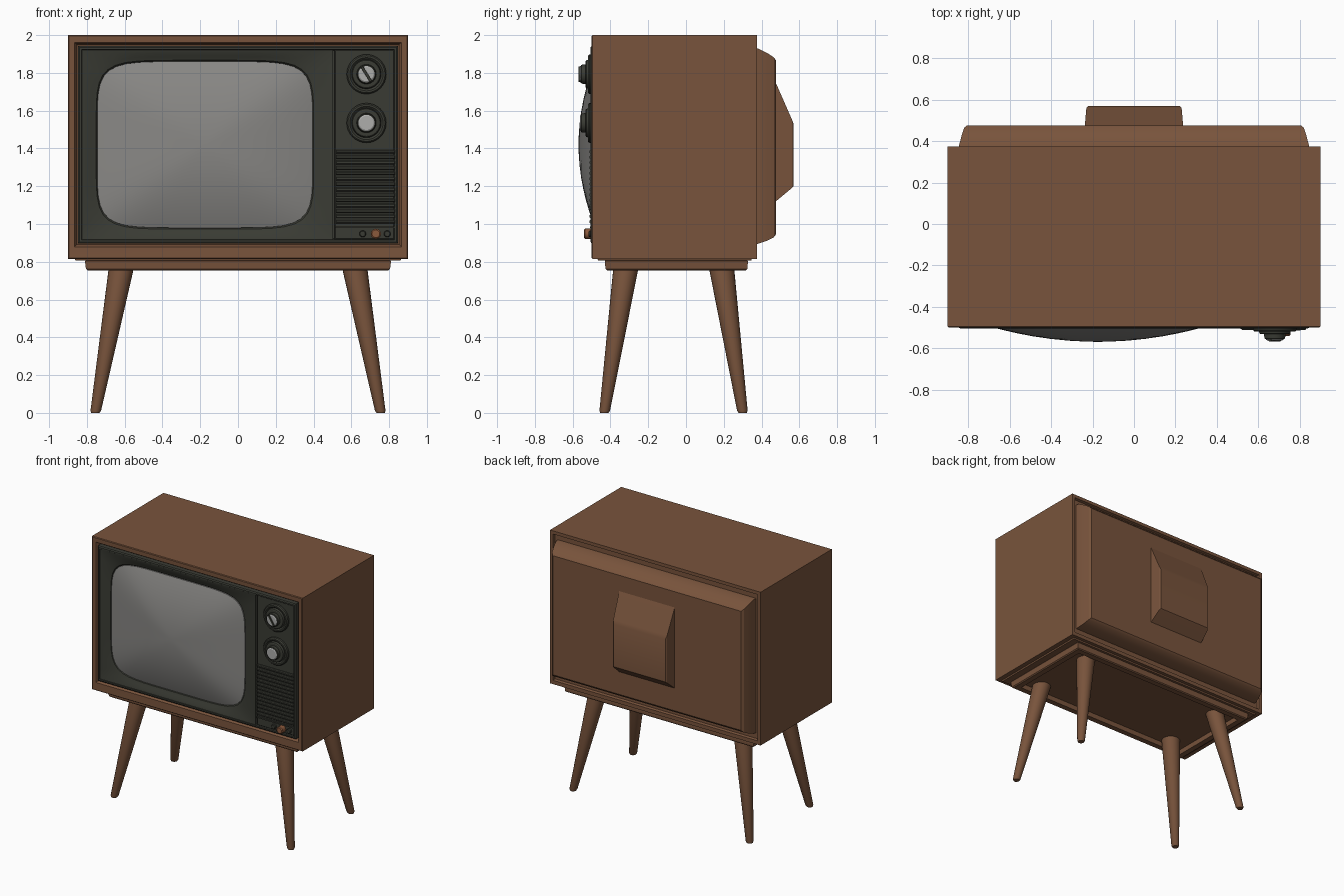
import bpy, bmesh, math
from mathutils import Vector

if "Cube" in bpy.data.objects:
    bpy.data.objects.remove(bpy.data.objects["Cube"])


def material(name, rgb):
    m = bpy.data.materials.new(name)
    m.diffuse_color = (*rgb, 1)
    m.use_nodes = True
    m.node_tree.nodes["Principled BSDF"].inputs["Base Color"].default_value = m.diffuse_color
    return m


WOOD = material("brown wood", (0.19, 0.088, 0.045))
DARK = material("dark olive plastic", (0.042, 0.044, 0.034))
GLASS = material("grey glass", (0.25, 0.245, 0.235))
METAL = material("light grey metal", (0.42, 0.42, 0.41))
AMBER = material("amber button", (0.26, 0.10, 0.045))


def loft(name, rings, mat):
    """Skin a list of equal-length point rings and cap both ends."""
    bm = bmesh.new()
    vs = [[bm.verts.new(p) for p in ring] for ring in rings]
    n = len(vs[0])
    for a, b in zip(vs, vs[1:]):
        for i in range(n):
            j = (i + 1) % n
            bm.faces.new((a[i], a[j], b[j], b[i]))
    bm.faces.new(vs[0])
    bm.faces.new(vs[-1])
    bmesh.ops.recalc_face_normals(bm, faces=bm.faces)
    me = bpy.data.meshes.new(name)
    bm.to_mesh(me)
    bm.free()
    me.materials.append(mat)
    ob = bpy.data.objects.new(name, me)
    bpy.context.collection.objects.link(ob)
    return ob


def rect_y(x, z0, z1, y, x0=None):
    x0 = -x if x0 is None else x0
    return [(x0, y, z0), (x, y, z0), (x, y, z1), (x0, y, z1)]


def rect_z(x, y0, y1, z):
    return [(-x, y0, z), (x, y0, z), (x, y1, z), (-x, y1, z)]


def dial(name, x, z, profile, mat, sides=32):
    """Turned part facing the front; profile is (radius, y)."""
    return loft(name, [[(x + r * math.cos(2 * math.pi * i / sides), y,
                         z + r * math.sin(2 * math.pi * i / sides))
                        for i in range(sides)] for r, y in profile], mat)


# Cabinet shell with a recessed front and back
loft("cabinet", [
    rect_y(0.852, 0.892, 1.948, -0.44),
    rect_y(0.857, 0.887, 1.953, -0.485),
    rect_y(0.866, 0.878, 1.962, -0.498),
    rect_y(0.895, 0.821, 1.995, -0.50),
    rect_y(0.90, 0.816, 2.0, -0.495),
    rect_y(0.90, 0.816, 2.0, 0.375),
    rect_y(0.875, 0.845, 1.975, 0.375),
    rect_y(0.87, 0.85, 1.97, 0.355)], WOOD)

# Back cover and tube housing
loft("back_cover", [
    rect_y(0.848, 0.892, 1.932, 0.34),
    rect_y(0.845, 0.895, 1.930, 0.38),
    rect_y(0.832, 0.912, 1.905, 0.43),
    rect_y(0.820, 0.930, 1.882, 0.465),
    rect_y(0.805, 0.946, 1.866, 0.477)], WOOD)
loft("tube_housing", [
    rect_y(0.238, 1.115, 1.76, 0.47),
    rect_y(0.230, 1.19, 1.555, 0.56),
    rect_y(0.222, 1.20, 1.53, 0.57)], WOOD)

# Plinth and base frame, hollow underneath
loft("plinth", [rect_z(0.87, -0.475, 0.355, 0.83),
                rect_z(0.86, -0.465, 0.345, 0.806)], WOOD)
loft("base_frame", [
    rect_z(0.80, -0.42, 0.32, 0.82),
    rect_z(0.81, -0.43, 0.328, 0.803),
    rect_z(0.805, -0.426, 0.325, 0.762),
    rect_z(0.797, -0.419, 0.318, 0.755),
    rect_z(0.755, -0.377, 0.276, 0.755),
    rect_z(0.75, -0.372, 0.271, 0.79)], WOOD)

# Four splayed, tapered legs
for sx, side in ((-1, "left"), (1, "right")):
    for end, y_top, y_foot in (("front", -0.32, -0.432), ("back", 0.19, 0.30)):
        top = Vector((sx * 0.62, y_top, 0.755))
        foot = Vector((sx * 0.755, y_foot, 0.0))
        rings = []
        for z, r in ((0, 0.022), (0.012, 0.028), (0.755, 0.066), (0.81, 0.068)):
            c = foot.lerp(top, z / 0.755)
            rings.append([(c.x + r * math.cos(a), c.y + r * math.sin(a), z)
                          for a in (2 * math.pi * i / 24 for i in range(24))])
        loft(f"{end}_{side}_leg", rings, WOOD)

# Dark rim around the front panel
loft("front_rim", [
    rect_y(0.846, 0.898, 1.942, -0.43),
    rect_y(0.846, 0.898, 1.942, -0.50),
    rect_y(0.838, 0.906, 1.934, -0.506),
    rect_y(0.828, 0.916, 1.924, -0.506),
    rect_y(0.822, 0.922, 1.918, -0.465)], DARK)

# Picture tube outline: a square perimeter rounded into a barrel shape
N = 16
steps = [-1 + 2 * i / N for i in range(N)]
square = ([(s, -1) for s in steps] + [(1, s) for s in steps]
          + [(-s, 1) for s in steps] + [(-1, -s) for s in steps])
CX, CZ = -0.175, 1.42


def barrel(a, b, y, n=6):
    out = []
    for u, v in square:
        k = (abs(u) ** n + abs(v) ** n) ** (-1 / n)
        out.append((CX + a * u * k, y, CZ + b * v * k))
    return out


def frame(x0, x1, z0, z1, y):
    return [((x0 + x1) / 2 + u * (x1 - x0) / 2, y,
             (z0 + z1) / 2 + v * (z1 - z0) / 2) for u, v in square]


# Surround that slopes inward to the screen
loft("screen_surround", [
    frame(-0.826, 0.502, 0.918, 1.922, -0.45),
    frame(-0.826, 0.502, 0.918, 1.922, -0.503),
    frame(-0.805, 0.490, 0.935, 1.905, -0.500),
    barrel(0.60, 0.465, -0.488),
    barrel(0.576, 0.447, -0.482),
    barrel(0.562, 0.433, -0.462)], DARK)

# Domed glass screen
dome = [barrel(0.57, 0.44, -0.455)]
for t in (1, 0.97, 0.9, 0.8, 0.68, 0.55, 0.4, 0.25, 0.1, 0.03):
    dome.append(barrel(0.57 * t, 0.44 * t, -0.569 + 0.088 * t * t, 3 + 3 * t))
loft("screen", dome, GLASS)

# Control panel with speaker slats
loft("control_panel", [
    rect_y(0.828, 0.916, 1.924, -0.45, 0.51),
    rect_y(0.828, 0.916, 1.924, -0.492, 0.51),
    rect_y(0.822, 0.922, 1.918, -0.497, 0.516)], DARK)
for i in range(14):
    z = 1.012 + i * 0.0285
    loft(f"speaker_slat_{i + 1}", [
        rect_y(0.832, z - 0.010, z + 0.010, -0.48, 0.518),
        rect_y(0.832, z - 0.010, z + 0.010, -0.505, 0.518),
        rect_y(0.828, z - 0.005, z + 0.005, -0.511, 0.522)], DARK)
loft("panel_ledge", [rect_y(0.832, 0.978, 0.988, -0.48, 0.515),
                     rect_y(0.832, 0.978, 0.988, -0.507, 0.515)], DARK)

# Two tuning dials with bright centres
for name, z in (("upper", 1.793), ("lower", 1.535)):
    dial(f"{name}_dial", 0.68, z, [
        (0.105, -0.48), (0.105, -0.512), (0.098, -0.520), (0.088, -0.520),
        (0.078, -0.511), (0.074, -0.528), (0.068, -0.532), (0.052, -0.532),
        (0.050, -0.552), (0.046, -0.556)], DARK)
    dial(f"{name}_dial_cap", 0.68, z, [
        (0.043, -0.55), (0.043, -0.558), (0.037, -0.562)], METAL)
bar = loft("dial_grip", [rect_y(0.009, -0.047, 0.047, 0.0),
                         rect_y(0.006, -0.044, 0.044, -0.016)], DARK)
bar.location = (0.68, -0.552, 1.793)
bar.rotation_euler = (0, math.radians(-32), 0)

# Small push buttons
for name, x, r, depth, mat in (("left_button", 0.66, 0.018, -0.515, DARK),
                               ("power_button", 0.73, 0.027, -0.54, AMBER),
                               ("right_button", 0.79, 0.018, -0.515, DARK)):
    dial(name, x, 0.948, [(r, -0.48), (r, depth + 0.006), (r * 0.75, depth)], mat, 20)

# Smooth shading with sharp edges kept
for ob in bpy.context.collection.objects:
    ob.select_set(True)
    bpy.context.view_layer.objects.active = ob
bpy.ops.object.shade_smooth_by_angle(angle=math.radians(30))
